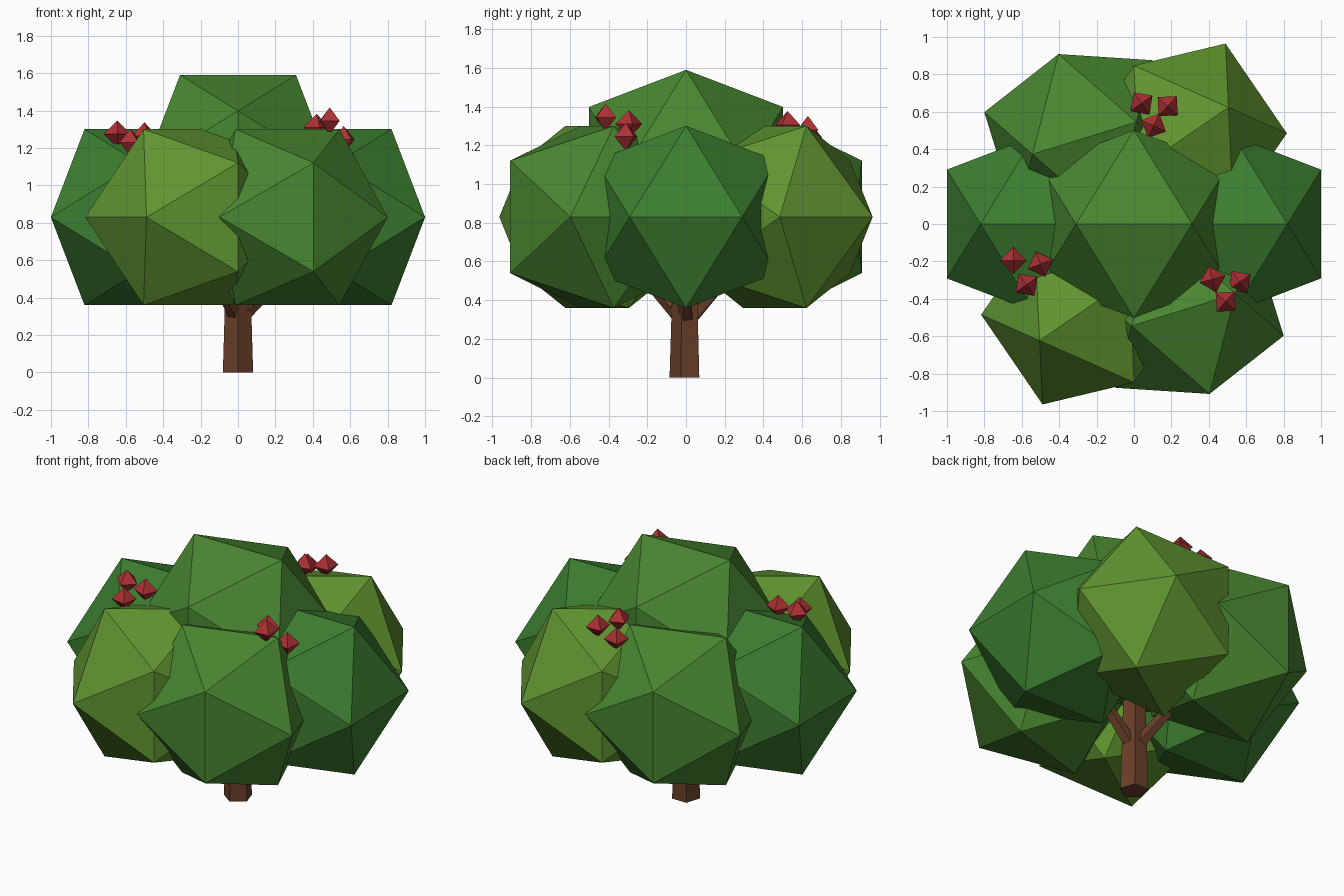
import bpy, bmesh, math
from mathutils import Matrix, Vector

if "Cube" in bpy.data.objects:
    bpy.data.objects.remove(bpy.data.objects["Cube"])


def material(name, rgb):
    m = bpy.data.materials.new(name)
    m.diffuse_color = (*rgb, 1)
    m.use_nodes = True
    m.node_tree.nodes["Principled BSDF"].inputs["Base Color"].default_value = m.diffuse_color
    return m


bark = material("bark", (0.14, 0.05, 0.022))
red = material("berry_red", (0.42, 0.03, 0.035))
greens = [material("green_deep", (0.045, 0.21, 0.03)),
          material("green_mid", (0.065, 0.24, 0.03)),
          material("green_light", (0.115, 0.30, 0.03))]


def hull(name, points, mat, loc=(0, 0, 0), rot=0.0):
    """Flat-faced convex solid from a few points, turned about z."""
    bm = bmesh.new()
    for p in points:
        bm.verts.new(p)
    bmesh.ops.convex_hull(bm, input=bm.verts)
    bmesh.ops.recalc_face_normals(bm, faces=bm.faces)
    me = bpy.data.meshes.new(name)
    bm.to_mesh(me)
    bm.free()
    me.materials.append(mat)
    ob = bpy.data.objects.new(name, me)
    ob.location = loc
    ob.rotation_euler.z = rot
    bpy.context.collection.objects.link(ob)
    return ob


def limb(name, start, end, r1, r2, sides=5):
    """Tapered prism from start to end, one corner facing the front."""
    start, end = Vector(start), Vector(end)
    axis = end - start
    turn = Vector((0, 0, 1)).rotation_difference(axis).to_matrix()
    pts = []
    for c, r in ((start, r1), (end, r2)):
        for i in range(sides):
            a = -math.pi / 2 + math.tau * i / sides
            pts.append(c + turn @ Vector((r * math.cos(a), r * math.sin(a), 0)))
    return hull(name, pts, bark)


def icosahedron(r):
    a, b = 0.5257 * r, 0.8507 * r
    pts = []
    for s in (-1, 1):
        for t in (-1, 1):
            pts += [(s * a, 0, t * b), (0, s * b, t * a), (s * b, t * a, 0)]
    return pts


def octahedron(r):
    return [(r, 0, 0), (-r, 0, 0), (0, r, 0), (0, -r, 0), (0, 0, r), (0, 0, -r)]


# Trunk and three branches reaching into the foliage
limb("trunk", (0, 0, 0), (0, 0, 0.72), 0.085, 0.063)
for i in range(3):
    a = -math.tau * i / 3
    limb(f"branch_{i + 1}", (0, 0, 0.28),
         (0.32 * math.cos(a), 0.32 * math.sin(a), 0.60), 0.042, 0.03)

# Foliage: crown in the middle, six clumps around it
hull("foliage_crown", icosahedron(0.59), greens[1], (0, 0, 1.088))
for i in range(6):
    a = -math.tau * i / 6
    hull(f"foliage_clump_{i + 1}", icosahedron(0.553), greens[i % 3],
         (0.53 * math.cos(a), 0.53 * math.sin(a), 0.83), 0.3 * (i % 3))

# Berries in three clusters of three: x, y, z, turn in degrees
berries = [(-0.645, -0.195, 1.275, 0), (-0.50, -0.215, 1.265, 20), (-0.575, -0.325, 1.23, 35),
           (0.42, -0.295, 1.31, 15), (0.565, -0.31, 1.245, 35), (0.49, -0.415, 1.345, 48),
           (0.04, 0.645, 1.24, 35), (0.18, 0.63, 1.28, 48), (0.105, 0.525, 1.305, 65)]
for i, (x, y, z, turn) in enumerate(berries):
    hull(f"berry_{i + 1}", octahedron(0.072), red, (x, y, z), math.radians(turn))
